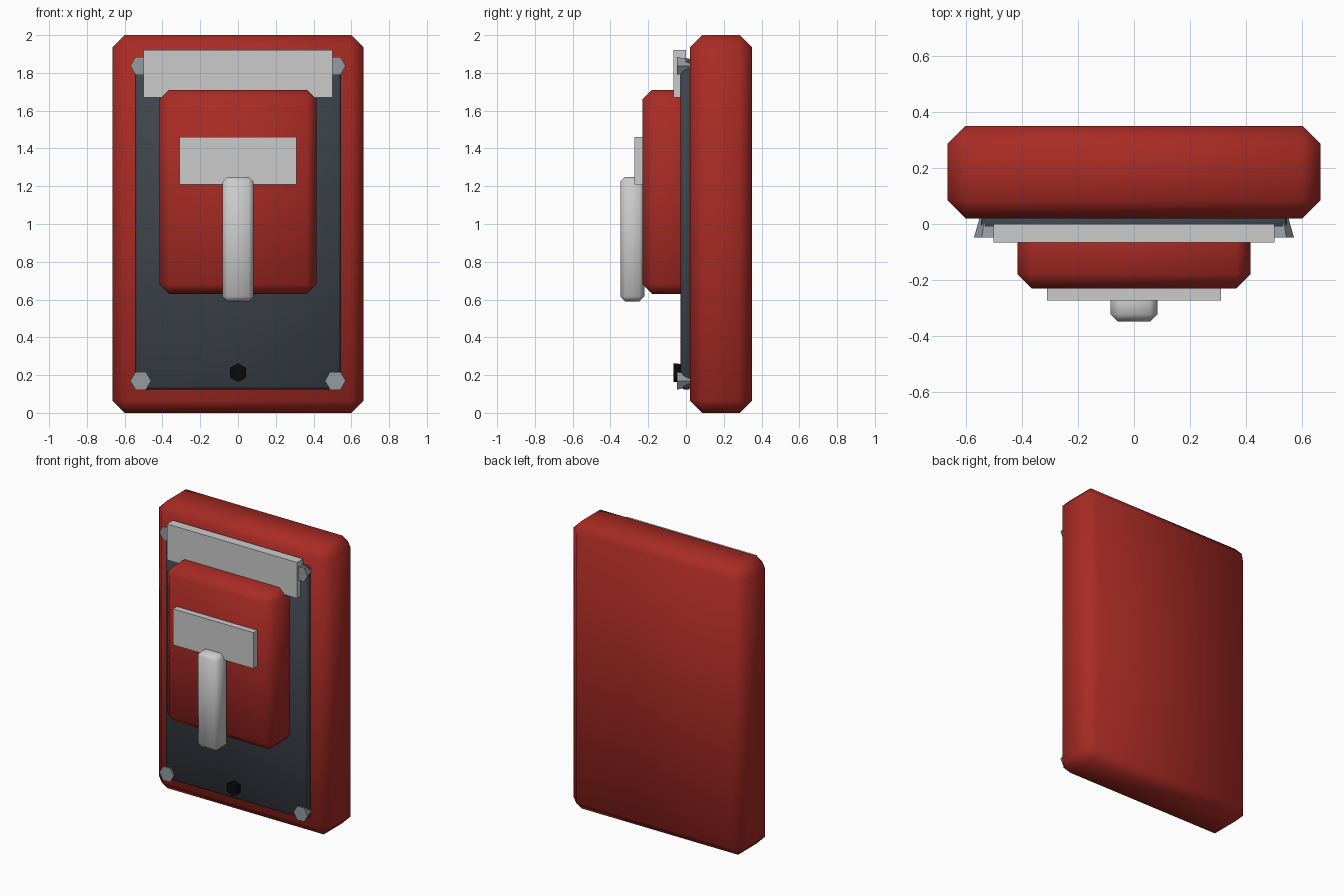
import bpy, math

if "Cube" in bpy.data.objects:
    bpy.data.objects.remove(bpy.data.objects["Cube"])


def material(name, rgb):
    m = bpy.data.materials.new(name)
    m.diffuse_color = (*rgb, 1)
    m.use_nodes = True
    m.node_tree.nodes["Principled BSDF"].inputs["Base Color"].default_value = m.diffuse_color
    return m


RED = material("red_paint", (0.40, 0.024, 0.018))
DARK = material("dark_panel", (0.05, 0.058, 0.073))
BLACK = material("black_metal", (0.003, 0.003, 0.004))
STEEL = material("bolt_steel", (0.30, 0.325, 0.36))


def box(name, x, y, z, mat=None, bevel=0.0):
    """Box from (min, max) ranges, optionally with a single chamfer."""
    r = (x, y, z)
    bpy.ops.mesh.primitive_cube_add(size=1, location=[(a + b) / 2 for a, b in r])
    ob = bpy.context.object
    ob.name = name
    ob.scale = [b - a for a, b in r]
    bpy.ops.object.transform_apply(location=False, rotation=False, scale=True)
    if mat:
        ob.data.materials.append(mat)
    if bevel:
        mod = ob.modifiers.new("chamfer", 'BEVEL')
        mod.width = bevel
        mod.segments = 1
        bpy.ops.object.modifier_apply(modifier=mod.name)
        bpy.ops.object.shade_smooth_by_angle(angle=math.radians(60))
    return ob


def hex_head(name, x, z, y_front, y_back, r_front, r_back, mat, turn=0.0):
    """Six-sided bolt head lying along y."""
    bpy.ops.mesh.primitive_cone_add(
        vertices=6, radius1=r_front, radius2=r_back, depth=y_back - y_front,
        location=(x, (y_front + y_back) / 2, z),
        rotation=(-math.pi / 2, turn, 0))
    ob = bpy.context.object
    ob.name = name
    ob.data.materials.append(mat)
    return ob


# Main housing and the dark panel on its front
box("housing", (-0.665, 0.665), (0.02, 0.35), (0, 2), RED, 0.065)
box("front_panel", (-0.545, 0.545), (-0.028, 0.03), (0.125, 1.875), DARK, 0.014)

# Raised switch cover
box("switch_cover", (-0.415, 0.415), (-0.23, 0.07), (0.63, 1.71), RED, 0.05)

# Blank label plates
box("upper_plate", (-0.5, 0.5), (-0.066, 0.0), (1.67, 1.92))
box("lower_plate", (-0.31, 0.31), (-0.272, -0.21), (1.21, 1.46))

# Pull handle
box("handle", (-0.083, 0.083), (-0.348, -0.22), (0.59, 1.25), None, 0.026)

# Corner bolts, flaring towards the front
for sx, side in ((-1, "left"), (1, "right")):
    for z, level in ((0.17, "lower"), (1.837, "upper")):
        hex_head(f"{level}_{side}_bolt", sx * 0.515, z, -0.048, 0.022,
                 0.055, 0.035, STEEL, math.pi / 6)

# Black bolt at the bottom centre
hex_head("reset_bolt", 0, 0.213, -0.066, -0.02, 0.05, 0.045, BLACK)
